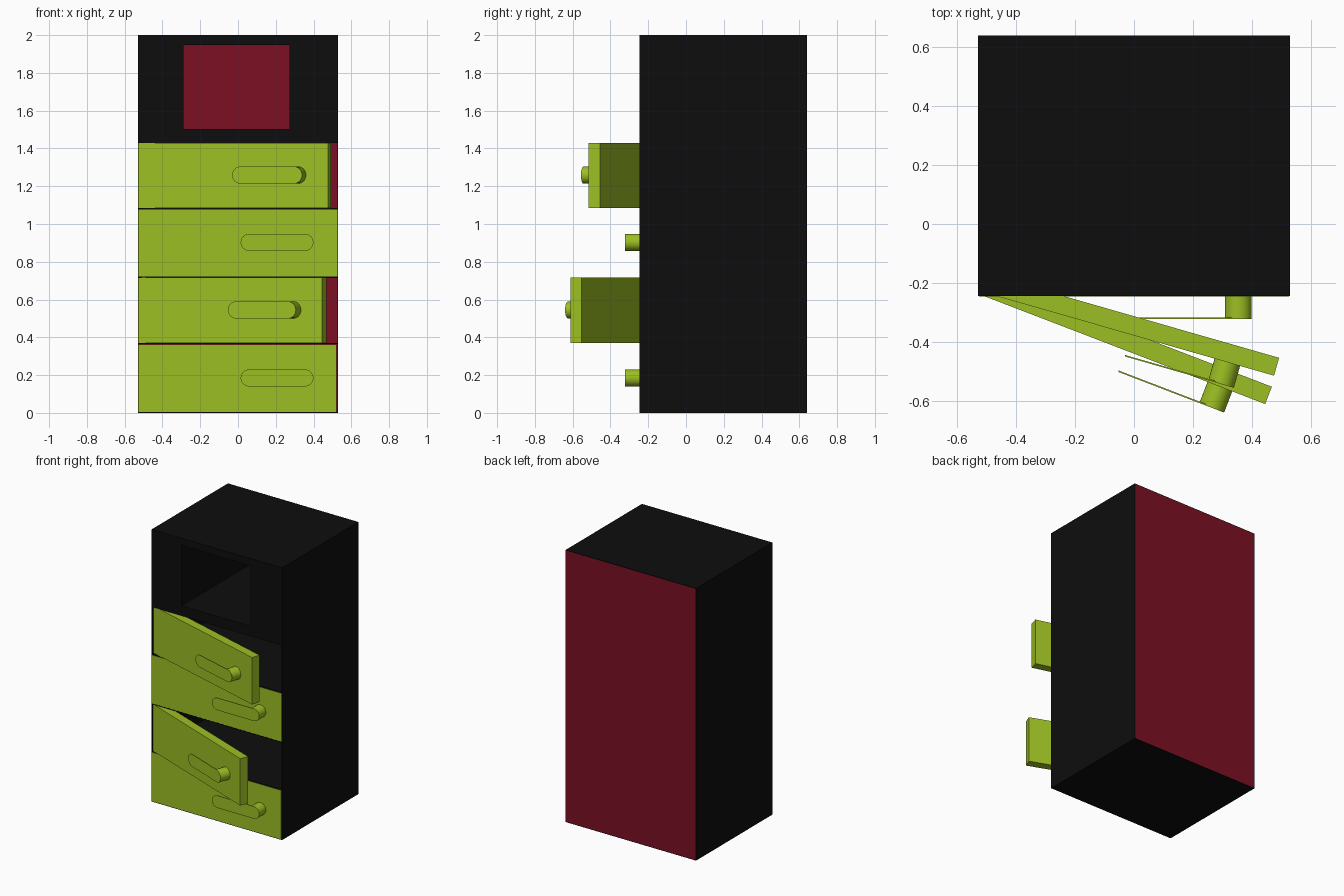
import bpy, bmesh, math

if "Cube" in bpy.data.objects:
    bpy.data.objects.remove(bpy.data.objects["Cube"])

W, Y0, Y1, H = 0.53, -0.245, 0.64, 2.0   # half width, front, back, height
T = 0.004                                # sheet thickness


def material(name, rgb):
    m = bpy.data.materials.new(name)
    m.diffuse_color = (*rgb, 1)
    m.use_nodes = True
    m.node_tree.nodes["Principled BSDF"].inputs["Base Color"].default_value = m.diffuse_color
    return m


BLACK = material("black", (0.004, 0.004, 0.004))
RED = material("crimson", (0.205, 0.005, 0.017))
GREEN = material("lime green", (0.335, 0.52, 0.017))


def finish(name, bm, mat):
    bmesh.ops.recalc_face_normals(bm, faces=bm.faces)
    me = bpy.data.meshes.new(name)
    bm.to_mesh(me)
    bm.free()
    me.materials.append(mat)
    ob = bpy.data.objects.new(name, me)
    bpy.context.collection.objects.link(ob)
    return ob


def box(name, lo, hi, mat):
    bm = bmesh.new()
    bmesh.ops.create_cube(bm, size=1)
    for v in bm.verts:
        v.co = [a if c < 0 else b for a, b, c in zip(lo, hi, v.co)]
    return finish(name, bm, mat)


def prism(name, outline, y0, y1, mat):
    """Extrude an x-z outline from y0 to y1, with smooth rounded sides."""
    bm = bmesh.new()
    face = bm.faces.new([bm.verts.new((x, y0, z)) for x, z in outline])
    ext = bmesh.ops.extrude_face_region(bm, geom=[face])["geom"]
    bmesh.ops.translate(bm, vec=(0, y1 - y0, 0),
                        verts=[g for g in ext if isinstance(g, bmesh.types.BMVert)])
    ob = finish(name, bm, mat)
    bpy.ops.object.select_all(action="DESELECT")
    ob.select_set(True)
    bpy.context.view_layer.objects.active = ob
    bpy.ops.object.shade_smooth_by_angle(angle=math.radians(35))
    return ob


def stadium(x0, x1, z, r, n=16):
    """Outline with half-round ends centred on x0 and x1."""
    pts = []
    for cx, start in ((x1, -90), (x0, 90)):
        for i in range(n + 1):
            a = math.radians(start + 180 * i / n)
            pts.append((cx + r * math.cos(a), z + r * math.sin(a)))
    return pts


# cabinet shell
box("left_wall", (-W, Y0, 0), (-W + T, Y1, H), BLACK)
box("right_wall", (W - T, Y0, 0), (W, Y1, H), BLACK)
box("top_panel", (-W + T, Y0, H - T), (W - T, Y1, H), BLACK)
box("bottom_panel", (-W + T, Y0, 0), (W - T, Y1, T), BLACK)
box("back_panel", (-W + T, Y1 - T, T), (W - T, Y1, H - T), RED)

# shelves between the compartments
for z in (0.367, 0.718, 1.081, 1.433):
    box("shelf", (-W + T, Y0, z - 0.003), (W - T, Y1 - T, z + 0.003), BLACK)

# upper fascia with an open square niche running to the back
NX0, NX1, NZ0, NZ1 = -0.288, 0.272, 1.503, 1.947
ZB, ZT = 1.436, H - T
bm = bmesh.new()
rings = []
for x0, x1, z0, z1, y in ((-W + T, W - T, ZB, ZT, Y0),
                          (NX0, NX1, NZ0, NZ1, Y0),
                          (NX0, NX1, NZ0, NZ1, Y1 - T)):
    rings.append([bm.verts.new(p) for p in
                  ((x0, y, z0), (x1, y, z0), (x1, y, z1), (x0, y, z1))])
for a, b in zip(rings, rings[1:]):
    for i in range(4):
        j = (i + 1) % 4
        bm.faces.new((a[i], a[j], b[j], b[i]))
finish("niche_fascia", bm, BLACK)

# doors hinged on the left: bottom, top, handle height, length, hinge, opening angle
doors = (
    (0.004, 0.363, 0.185, 1.047, (-0.526, -0.246), 0),
    (0.371, 0.716, 0.545, 1.045, (-0.530, -0.237), 21),
    (0.722, 1.077, 0.903, 1.053, (-0.526, -0.246), 0),
    (1.085, 1.430, 1.259, 1.045, (-0.529, -0.227), 16),
)
for z0, z1, hz, length, hinge, angle in doors:
    parts = [
        box("door", (0, 0, z0), (length, 0.063, z1), GREEN),
        prism("handle_post", stadium(0.88, 0.8801, hz, 0.045), -0.072, 0, GREEN),
        prism("handle_lever", stadium(0.585, 0.88, hz, 0.045), -0.077, -0.072, GREEN),
    ]
    for ob in parts:
        ob.location = (*hinge, 0)
        ob.rotation_euler.z = -math.radians(angle)
